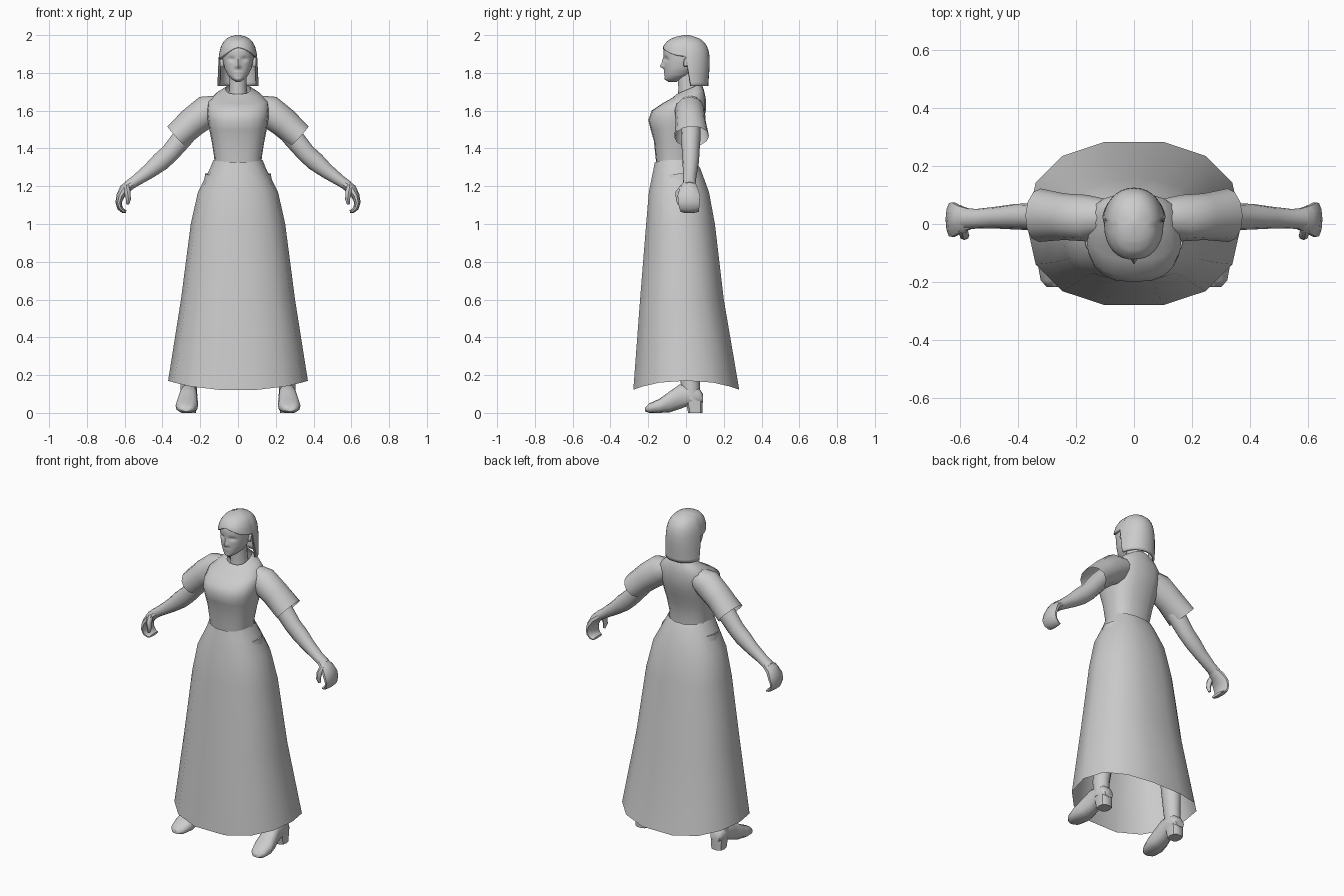
import bpy, bmesh, math
from mathutils import Vector

if "Cube" in bpy.data.objects:
    bpy.data.objects.remove(bpy.data.objects["Cube"])

grey = bpy.data.materials.new("plain grey")
grey.diffuse_color = (0.6, 0.6, 0.6, 1)
grey.use_nodes = True
grey.node_tree.nodes["Principled BSDF"].inputs["Base Color"].default_value = grey.diffuse_color


def spow(c, e):
    return math.copysign(abs(c) ** e, c)


def loft(name, rings, cap0=False, cap1=False, mirror=False, thick=0, angle=45):
    """Skin a list of equal closed rings into one smooth object."""
    bm = bmesh.new()
    vs = [[bm.verts.new(p) for p in r] for r in rings]
    n = len(vs[0])
    for a, b in zip(vs, vs[1:]):
        for i in range(n):
            j = (i + 1) % n
            bm.faces.new((a[i], a[j], b[j], b[i]))
    if cap0:
        bm.faces.new(vs[0][::-1])
    if cap1:
        bm.faces.new(vs[-1])
    bmesh.ops.recalc_face_normals(bm, faces=bm.faces[:])
    me = bpy.data.meshes.new(name)
    bm.to_mesh(me)
    bm.free()
    me.materials.append(grey)
    ob = bpy.data.objects.new(name, me)
    bpy.context.collection.objects.link(ob)
    bpy.ops.object.select_all(action='DESELECT')
    ob.select_set(True)
    bpy.context.view_layer.objects.active = ob
    bpy.ops.object.shade_smooth_by_angle(angle=math.radians(angle))
    if thick:
        ob.modifiers.new("thickness", 'SOLIDIFY').thickness = thick
    if mirror:
        ob.modifiers.new("mirror", 'MIRROR')
    return ob


def level(z, hw, yf, yb, n=16, e=2.0, tilt=0.0):
    """Horizontal rounded ring from its half width, front and back."""
    pts = []
    cy, ry = (yf + yb) / 2, (yb - yf) / 2
    for i in range(n):
        a = math.tau * i / n
        y = cy + ry * spow(math.sin(a), 2 / e)
        pts.append(Vector((hw * spow(math.cos(a), 2 / e), y, z + tilt * (y - cy))))
    return pts


def tube(path, n=12):
    """Rings along a path of (x, y, z, radius in the xz plane, radius in y)."""
    rings = []
    for i, p in enumerate(path):
        t = Vector(path[min(i + 1, len(path) - 1)][:3]) - Vector(path[max(i - 1, 0)][:3])
        side = t.cross(Vector((0, 1, 0))).normalized()
        deep = side.cross(t).normalized()
        rings.append([Vector(p[:3]) + side * p[3] * math.cos(math.tau * k / n)
                      + deep * p[4] * math.sin(math.tau * k / n) for k in range(n)])
    return rings


def interp(rows, z):
    """Smooth interpolation in rows sorted by falling z."""
    for i in range(len(rows) - 1):
        a, b = rows[i], rows[i + 1]
        if a[0] >= z >= b[0]:
            p, q = rows[max(i - 1, 0)], rows[min(i + 2, len(rows) - 1)]
            t = (z - a[0]) / (b[0] - a[0])
            return [0.5 * (2 * a[k] + (b[k] - p[k]) * t
                           + (2 * p[k] - 5 * a[k] + 4 * b[k] - q[k]) * t * t
                           + (3 * a[k] - p[k] - 3 * b[k] + q[k]) * t ** 3) for k in (1, 2, 3)]
    return rows[-1][1:]


# Skirt: open bell whose hem rises at the sides
skirt = [(1.325, .13, -.168, .06), (1.29, .15, -.175, .08), (1.17, .212, -.2, .125),
         (1.0, .25, -.215, .157), (.6, .302, -.248, .205), (.12, .37, -.285, .288)]
rings = [level(*r, n=14, e=2.35) for r in skirt]
for r in (rings[0], rings[-1]):
    lift = .05 if r is rings[-1] else .015
    for i, p in enumerate(r):
        p.z += lift * math.cos(math.tau * i / 14) ** 2
loft("skirt", rings)

# Blouse body with a sloping neckline
blouse = [(1.30, .122, -.155, .045, 0), (1.36, .127, -.162, .045, 0), (1.44, .14, -.17, .06, 0),
          (1.50, .152, -.187, .08, 0), (1.55, .16, -.2, .095, 0), (1.60, .165, -.182, .105, 0),
          (1.65, .16, -.125, .105, .1), (1.69, .115, -.07, .095, .25), (1.715, .066, -.05, .08, .42)]
loft("blouse", [level(z, w, f, b, 20, 2.5, t) for z, w, f, b, t in blouse])

# Sleeves, open at the cuff
loft("sleeves", tube([(.09, .025, 1.63, .055, .06), (.16, .02, 1.60, .085, .08),
                      (.24, .025, 1.54, .08, .08), (.325, .03, 1.463, .073, .092)], 12), mirror=True)

# Arms
loft("arms", tube([(.2, .025, 1.56, .05, .05), (.29, .025, 1.46, .055, .052), (.36, .025, 1.375, .05, .046),
                   (.41, .025, 1.33, .05, .044), (.47, .022, 1.28, .04, .038), (.54, .018, 1.23, .03, .034),
                   (.585, .018, 1.2, .027, .036)], 12), cap1=True, mirror=True)

# Curled hands and thumbs
loft("hands", tube([(.56, .018, 1.215, .026, .034), (.6, .015, 1.185, .028, .05), (.622, .015, 1.15, .022, .062),
                    (.632, .015, 1.115, .017, .06), (.625, .018, 1.085, .015, .055),
                    (.607, .02, 1.068, .011, .05), (.592, .02, 1.066, .008, .045)], 10),
     True, True, mirror=True)
loft("thumbs", tube([(.59, -.015, 1.195, .018, .018), (.585, -.038, 1.165, .016, .018),
                     (.58, -.04, 1.13, .013, .014), (.585, -.035, 1.105, .008, .009)], 8),
     True, True, mirror=True)

# Legs
loft("legs", tube([(.262, .03, .07, .043, .045), (.26, .022, .17, .046, .052), (.24, .03, .4, .06, .065),
                   (.21, 0, .65, .055, .06), (.15, -.02, .95, .08, .085), (.09, -.04, 1.25, .085, .085)], 12),
     True, True, mirror=True)

# Shoes: rows of y, centre x, half width, bottom and top
shoe = [(-.217, .275, .025, .008, .028), (-.195, .275, .046, 0, .05), (-.14, .271, .06, 0, .075),
        (-.085, .266, .054, .003, .115), (-.035, .262, .046, .02, .15), (.02, .26, .045, .04, .15),
        (.07, .26, .043, .045, .13), (.09, .26, .03, .055, .1)]
loft("shoes", [[Vector((x + w * spow(math.cos(math.tau * k / 12), .8), y,
                        (lo + hi) / 2 + (hi - lo) / 2 * spow(math.sin(math.tau * k / 12), .8)))
                for k in range(12)] for y, x, w, lo, hi in shoe], True, True, mirror=True)
heels = [level(0, .038, .01, .088, 10, 3), level(.07, .042, -.005, .09, 10, 3)]
loft("heels", [[p + Vector((.26, 0, 0)) for p in r] for r in heels], True, True, mirror=True)

# Neck
loft("neck", [level(1.66, .055, -.045, .075), level(1.72, .046, -.04, .062),
              level(1.82, .045, -.05, .055)])

# Head, with face features raised or sunk by soft bumps (x, z, width, height, depth)
head = [(1.985, .035, -.06, .05), (1.96, .065, -.1, .08), (1.92, .08, -.118, .09), (1.87, .081, -.116, .09),
        (1.82, .07, -.114, .06), (1.785, .052, -.112, .02), (1.765, .032, -.108, -.02), (1.752, .012, -.092, -.05)]
bumps = [(0, 1.835, .011, .012, .022), (0, 1.86, .009, .02, .012), (.033, 1.873, .016, .011, -.012),
         (-.033, 1.873, .016, .011, -.012), (0, 1.803, .018, .006, .006), (0, 1.79, .018, .005, .004),
         (0, 1.797, .02, .003, -.004), (0, 1.766, .02, .01, .005)]
rings = []
for i in range(34):
    z = 1.985 - .233 * i / 33
    ring = level(z, *interp(head, z), n=40, e=2.2)
    for p in ring:
        if p.y < -.03:
            for bx, bz, sx, sz, d in bumps:
                p.y -= d * math.exp(-((p.x - bx) / sx) ** 2 - ((p.z - bz) / sz) ** 2)
    rings.append(ring)
loft("head", rings, True, True, angle=60)

# Ears
loft("ears", [[Vector((x, .0 + .014 * s * math.cos(math.tau * k / 10) + .004 * math.sin(math.tau * k / 10),
                       1.857 + .028 * s * math.sin(math.tau * k / 10))) for k in range(10)]
              for x, s in ((.07, .7), (.088, 1), (.095, .8))], True, True, mirror=True)

# Hair: a bob whose columns end at the fringe in front and at the shoulders behind
hair = [(2.0, .012, -.012, .02), (1.99, .048, -.06, .06), (1.97, .073, -.097, .09), (1.94, .09, -.12, .112),
        (1.9, .1, -.128, .123), (1.84, .106, -.126, .125), (1.73, .111, -.12, .118)]
cols = 32
rings = []
for i in range(15):
    t = i / 14
    ring = []
    for k in range(cols):
        a = math.tau * k / cols
        front = math.sin(a) < .1
        c = abs(math.cos(a))
        end = (1.935 - .055 * c ** 1.5 + .008 * math.cos(a)) if front else 1.73
        z = 2.0 - (2.0 - end) * t
        ring.append(level(z, *interp(hair, z), n=cols, e=2.15)[k])
    rings.append(ring)
loft("hair", rings, cap0=True, thick=.014, angle=60)
